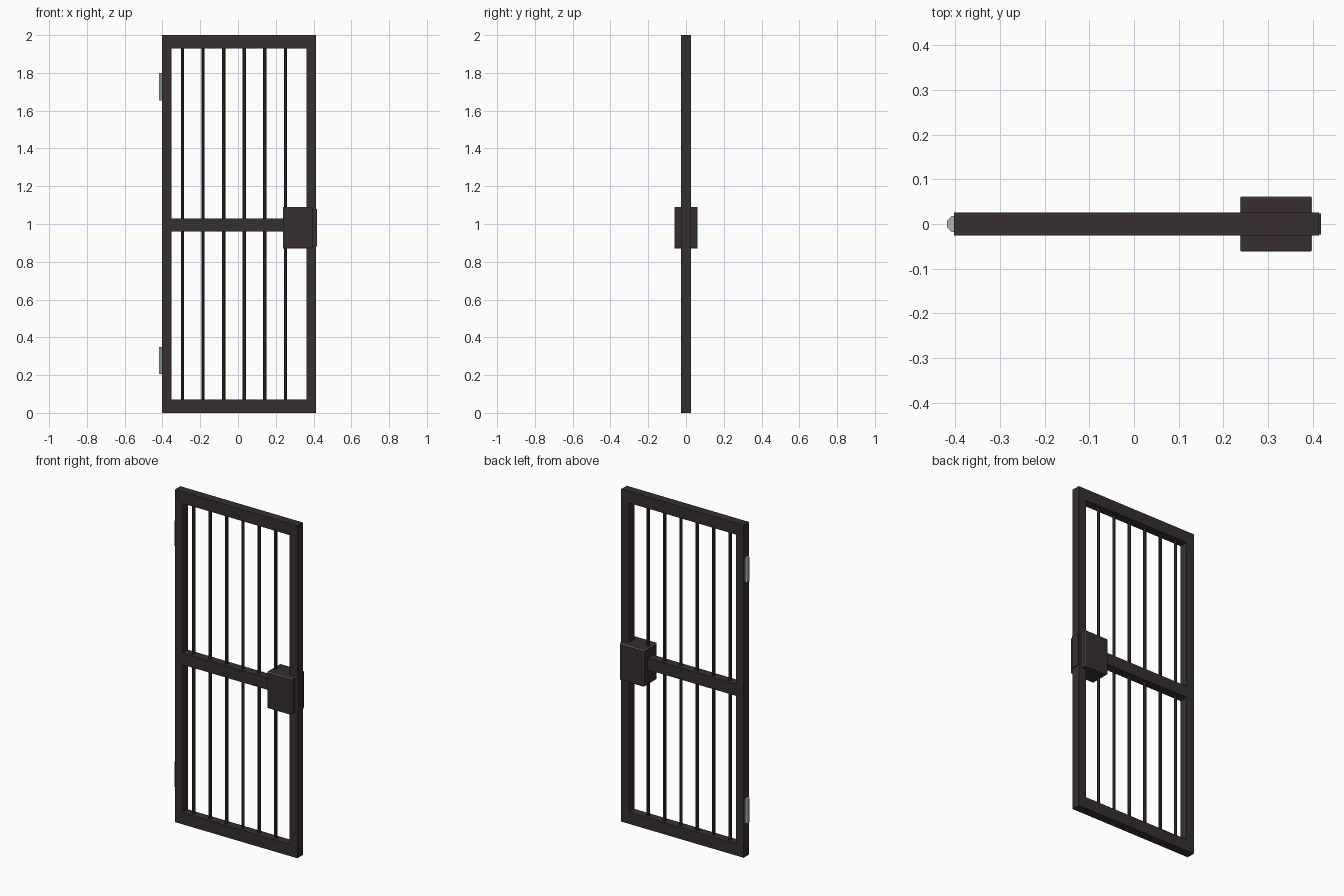
import bpy
import math

cube = bpy.data.objects.get("Cube")
if cube:
    bpy.data.objects.remove(cube, do_unlink=True)


def make_material(name, rgb):
    mat = bpy.data.materials.new(name)
    mat.use_nodes = True
    color = (*rgb, 1.0)
    mat.diffuse_color = color
    mat.node_tree.nodes["Principled BSDF"].inputs["Base Color"].default_value = color
    return mat


iron = make_material("dark iron", (0.037, 0.028, 0.029))
steel = make_material("bare steel", (0.42, 0.46, 0.48))


def box(name, x, y, z, mat=iron):
    """Box from (low, high) limits on each axis."""
    bpy.ops.mesh.primitive_cube_add(size=1)
    ob = bpy.context.object
    ob.name = name
    ob.location = [(a + b) / 2 for a, b in (x, y, z)]
    ob.scale = [b - a for a, b in (x, y, z)]
    bpy.ops.object.transform_apply(location=False, rotation=False, scale=True)
    ob.data.materials.append(mat)
    return ob


def rod(name, x, z, radius, mat, sides=8):
    """Upright faceted rod between two heights."""
    bpy.ops.mesh.primitive_cylinder_add(
        vertices=sides, radius=radius, depth=z[1] - z[0],
        location=(x, 0, (z[0] + z[1]) / 2), rotation=(0, 0, math.pi / sides))
    ob = bpy.context.object
    ob.name = name
    ob.data.materials.append(mat)
    return ob


# Outer frame and middle rail
left, right, stile, rail = -0.402, 0.413, 0.051, 0.07
depth = (-0.026, 0.026)
inner = (left + stile, right - stile)
box("hinge_stile", (left, inner[0]), depth, (0, 2))
box("lock_stile", (inner[1], right), depth, (0, 2))
box("bottom_rail", inner, depth, (0, rail))
box("top_rail", inner, depth, (2 - rail, 2))
box("middle_rail", inner, depth, (0.96, 1.03))

# Upright bars
for i in range(6):
    rod(f"bar_{i + 1}", -0.294 + i * 0.109, (rail, 2 - rail), 0.0095, iron)

# Lock case with worn steel edges
lock = box("lock_case", (0.237, 0.398), (-0.062, 0.062), (0.87, 1.09))
lock.data.materials.append(steel)
bevel = lock.modifiers.new("worn_edges", "BEVEL")
bevel.width = 0.003
bevel.segments = 1
bevel.material = 1

# Latch plate on the closing edge
box("latch_plate", (right, 0.418), (-0.024, 0.024), (0.88, 1.08))

# Hinge barrels
for name, low in (("lower_hinge", 0.205), ("upper_hinge", 1.655)):
    rod(name, -0.4, (low, low + 0.145), 0.0195, steel)
